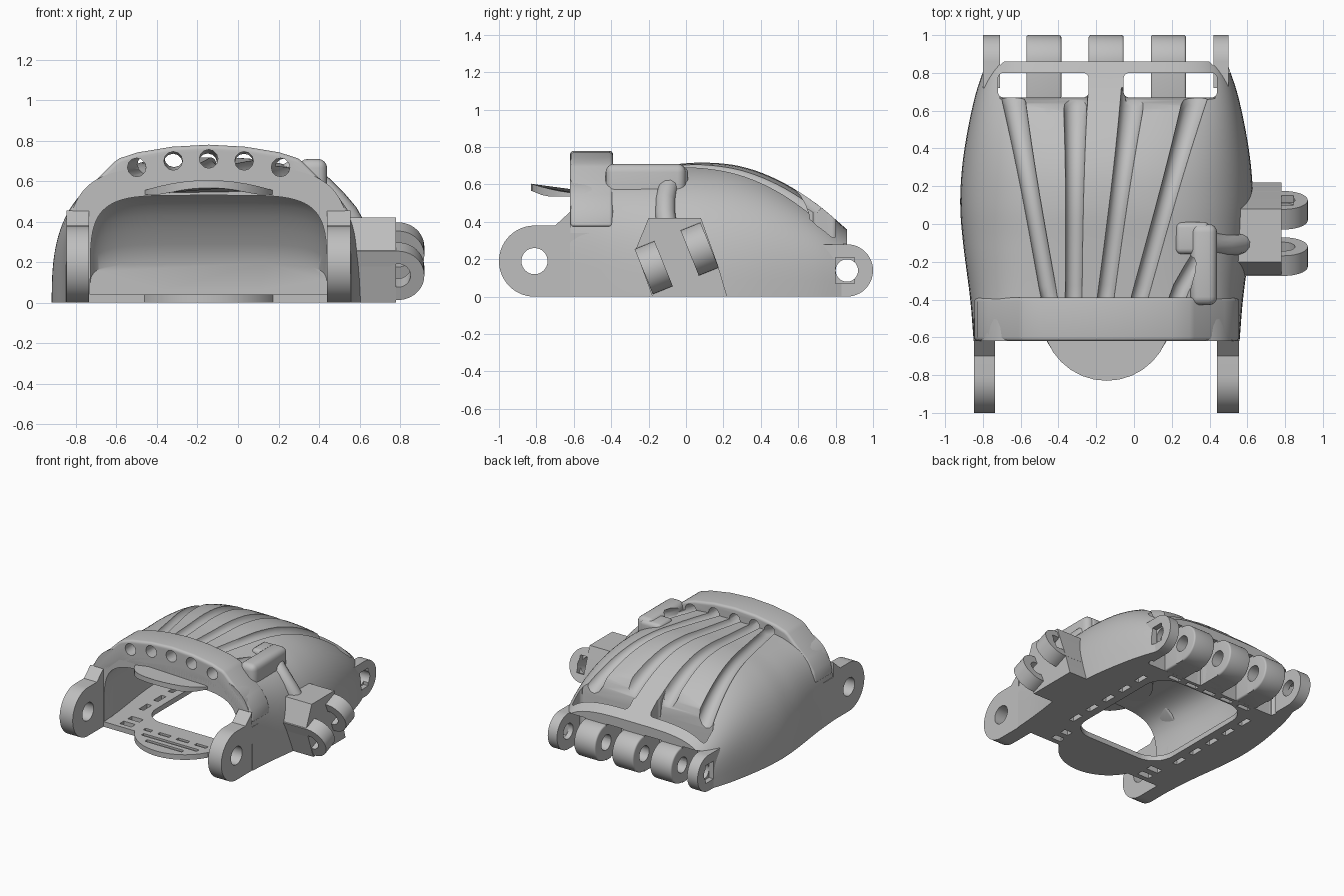
import bpy, bmesh, math
from mathutils import Matrix

if "Cube" in bpy.data.objects:
    bpy.data.objects.remove(bpy.data.objects["Cube"], do_unlink=True)

GREY = (0.52, 0.52, 0.52, 1)
grey = bpy.data.materials.new("plain grey")
grey.use_nodes = True
grey.diffuse_color = GREY
grey.node_tree.nodes["Principled BSDF"].inputs["Base Color"].default_value = GREY

CX = -0.145                     # middle of the palm
parts = []


def finish(name, bm, keep=True):
    bmesh.ops.recalc_face_normals(bm, faces=bm.faces[:])
    mesh = bpy.data.meshes.new(name)
    bm.to_mesh(mesh)
    bm.free()
    obj = bpy.data.objects.new(name, mesh)
    bpy.context.collection.objects.link(obj)
    if keep:
        mesh.materials.append(grey)
        parts.append(obj)
    return obj


def loft(name, rings, keep=True):
    bm = bmesh.new()
    rows = [[bm.verts.new(p) for p in ring] for ring in rings]
    for a, b in zip(rows, rows[1:]):
        for i in range(len(a)):
            j = (i + 1) % len(a)
            bm.faces.new((a[i], a[j], b[j], b[i]))
    bm.faces.new(rows[0])
    bm.faces.new(rows[-1])
    return finish(name, bm, keep)


def prism(name, pts, axis, lo, hi, keep=True):
    place = {"x": lambda p, q, t: (t, p, q),
             "y": lambda p, q, t: (p, t, q),
             "z": lambda p, q, t: (p, q, t)}[axis]
    return loft(name, [[place(p, q, t) for p, q in pts] for t in (lo, hi)], keep)


def arc(p, q, r, start, end, n=20):
    steps = [math.radians(start + (end - start) * i / n) for i in range(n + 1)]
    return [(p + r * math.cos(a), q + r * math.sin(a)) for a in steps]


def disc(p, q, r):
    return arc(p, q, r, 0, 360, 32)[:-1]


def rounded(x0, x1, y0, y1, r):
    return (arc(x1 - r, y1 - r, r, 0, 90, 8) + arc(x0 + r, y1 - r, r, 90, 180, 8)
            + arc(x0 + r, y0 + r, r, 180, 270, 8) + arc(x1 - r, y0 + r, r, 270, 360, 8))


def rect(a, b, c, d):
    return [(a, c), (b, c), (b, d), (a, d)]


def tube(name, pts, r, flare=1.0, keep=True):
    curve = bpy.data.curves.new(name, "CURVE")
    curve.dimensions = "3D"
    curve.bevel_depth = r
    curve.bevel_resolution = 4
    curve.use_fill_caps = True
    spline = curve.splines.new("POLY")
    spline.points.add(len(pts) - 1)
    for i, p in enumerate(pts):
        spline.points[i].co = (*p, 1)
        spline.points[i].radius = 1 + (flare - 1) * (i / (len(pts) - 1)) ** 3
    temp = bpy.data.objects.new(name + " path", curve)
    bpy.context.collection.objects.link(temp)
    bpy.context.view_layer.update()
    mesh = bpy.data.meshes.new_from_object(temp.evaluated_get(bpy.context.evaluated_depsgraph_get()))
    bm = bmesh.new()
    bm.from_mesh(mesh)
    bmesh.ops.remove_doubles(bm, verts=bm.verts[:], dist=0.0005)
    bpy.data.objects.remove(temp, do_unlink=True)
    return finish(name, bm, keep)


def apply(obj, mod):
    bpy.context.view_layer.objects.active = obj
    bpy.ops.object.modifier_apply(modifier=mod.name)


def cut(cutter, *targets):
    for obj in targets:
        mod = obj.modifiers.new("cut", "BOOLEAN")
        mod.operation = "DIFFERENCE"
        mod.solver = "EXACT"
        mod.object = cutter
        apply(obj, mod)
    bpy.data.objects.remove(cutter, do_unlink=True)


def bevel(obj, width):
    mod = obj.modifiers.new("bevel", "BEVEL")
    mod.width = width
    mod.segments = 4
    mod.limit_method = "ANGLE"
    mod.angle_limit = math.radians(50)
    apply(obj, mod)


# Palm stations: y, half width, height, squareness
STATIONS = [(-.62, .704, .67, 4.4), (-.4, .722, .685, 3.6), (-.1, .76, .705, 3), (.1, .775, .717, 2.8),
            (.3, .765, .695, 2.8), (.5, .735, .62, 3), (.7, .69, .495, 3.3), (.86, .635, .36, 3.6)]


def station(y):
    s = STATIONS
    y = min(max(y, s[0][0]), s[-1][0])
    k = max(i for i in range(len(s) - 1) if s[i][0] <= y)
    p0, p1, p2, p3 = s[max(k - 1, 0)], s[k], s[k + 1], s[min(k + 2, len(s) - 1)]
    d = p2[0] - p1[0]
    t = (y - p1[0]) / d
    out = []
    for c in (1, 2, 3):
        m1 = (p2[c] - p0[c]) / (p2[0] - p0[0]) * d
        m2 = (p3[c] - p1[c]) / (p3[0] - p1[0]) * d
        out.append((2*t**3 - 3*t*t + 1) * p1[c] + (t**3 - 2*t*t + t) * m1
                   + (3*t*t - 2*t**3) * p2[c] + (t**3 - t*t) * m2)
    return out


def surface(x, y):
    w, h, n = station(y)
    return h * max(0, 1 - abs((x - CX) / w) ** n) ** (1 / n)


def section(y, w, h, n, base=0.0, count=56):
    ring = []
    for i in range(count + 1):
        a = math.pi * i / count
        c, s = math.cos(a), 0 if i in (0, count) else math.sin(a)
        ring.append((CX + math.copysign(w * abs(c) ** (2 / n), c), y, base + (h - base) * s ** (2 / n)))
    return ring


# Palm shell and its hollow
shell = loft("palm_shell", [section(y, *station(y)) for y in [-.62 + 1.48 * i / 36 for i in range(37)]])
hollow = []
for i in range(29):
    y = -.7 + 1.34 * i / 28
    w, h, n = station(y)
    drop = .14 + .2 * max(0, (y - .35) / .29) ** 2
    hollow.append(section(y, w - .12, h - drop, 5, .04, 40))
cut(loft("hollow", hollow, False), shell)
cut(prism("floor_opening", rounded(-.55, .25, -.4, .6, .17), "z", -.1, .1, False), shell)

# Finger windows with rolled front edges, and knuckle gaps
roll = [(.57, .585), (.61, .545), (.64, .495), (.66, .44), (.672, .36), (.69, .36), (.69, .8), (.57, .8)]
for x0, x1 in ((-.72, -.24), (-.055, .44)):
    cut(prism("window", rounded(x0, x1, .67, .8, .03), "z", -.1, 1, False), shell)
    cut(prism("window_roll", roll, "x", x0 + .01, x1 - .01, False), shell)
for x0, x1 in ((-.71, -.57), (-.385, -.24), (-.055, .09), (.275, .42)):
    cut(prism("gap", rect(x0, x1, .672, 1.1), "z", -.1, .285, False), shell)
cut(prism("pin_hole", disc(.86, .14, .06), "x", -1, 1, False), shell)

# Strap slots in the floor
slots = [rect(x, x + .1, y, y + .05) for x in (-.62, -.46, -.3, -.14, .02, .18) for y in (-.58, -.48)]
slots += [rect(x, x + .04, y, y + .1) for x in (-.65, .31) for y in (-.3, -.12, .06, .24, .42)]
slots += [rect(x, x + .1, .612, .645) for x in (-.54, -.38, -.22, -.06, .1)]
for s in slots:
    cut(prism("slot", s, "z", -.05, .06, False), shell)

# Wrist bar over the front, running down into the shell on both sides
half = [(.704, .37), (.685, .46), (.625, .545), (.54, .62), (.465, .695), (.44, .713), (.35, .742), (.18, .77)]
under = [(.44, .545), (.595, .4)]
outline = ([(CX - x, z) for x, z in half] + [(CX, .78)] + [(CX + x, z) for x, z in reversed(half)]
           + [(CX + x, z) for x, z in reversed(under)] + [(CX - x, z) for x, z in under])
bar = prism("wrist_bar", outline, "y", -.62, -.39)
bevel(bar, .02)

# Thumb cord housing on the left shoulder
housing = prism("thumb_cord_housing", [(.3, .56), (.44, .47), (.44, .71), (.3, .71)], "y", -.43, 0)
bevel(housing, .045)
spur = prism("housing_spur", rect(.22, .4, -.16, .01), "z", .54, .695)
bevel(spur, .03)

# Cord channels: hole x, hole z, start x, end x
for hx, hz, x0, x1 in ((-.5, .668, -.45, -.65), (-.32, .7, -.32, -.31),
                       (CX, .71, -.15, .0), (.03, .7, .03, .34)):
    path = [(hx, -.7, hz), (hx, -.52, hz)]
    for i in range(19):
        y = -.39 + 1.11 * i / 18
        x = x0 + (x1 - x0) * i / 18
        path.append((x, y, surface(x, y) + .005))
    cut(tube("cord_channel", path, .046, 1.5, False), shell, bar)
cut(tube("thumb_channel", [(.21, -.7, .668), (.21, -.45, .668), (.25, -.34, .665), (.35, -.17, .66)],
         .046, 1, False), shell, bar, housing)

# Thumb cord tube, half sunk in the side and running into the thumb block
tube("thumb_cord_tube", [(.37, -.07, .61), (.42, -.1, .57), (.48, -.11, .51), (.54, -.11, .44),
                         (.585, -.1, .36), (.65, -.07, .26), (.7, -.05, .17)], .055)

# Front wrist ears
for side, x0, x1 in (("right", -.848, -.735), ("left", .44, .555)):
    pts = ([(-.5, 0)] + arc(-.81, .19, .19, 270, 90, 28)
           + [(-.7, .38), (-.618, .455), (-.618, .34), (-.5, .34)])
    ear = prism(side + "_wrist_ear", pts, "x", x0, x1)
    cut(prism("hole", disc(-.81, .19, .07), "x", -1, 1, False), ear)

# Knuckle lugs along the back
spans = [(-.8, -.71), (-.57, -.385), (-.24, -.055), (.09, .275), (.42, .5)]
for i, (x0, x1) in enumerate(spans):
    start = .72 if i in (0, 4) else .66
    lug = prism("knuckle_lug_%d" % (i + 1),
                [(start, 0)] + arc(.86, .14, .14, -90, 90, 24) + [(start, .28)], "x", x0, x1)
    if 0 < i < 4:
        bevel(lug, .012)
    cut(prism("hole", disc(.86, .14, .06), "x", -1, 1, False), lug)
    if i in (0, 4):
        lo, hi = (x0 - .05, x0 + .04) if i == 0 else (x1 - .04, x1 + .05)
        cut(prism("pocket", rect(.8, .9, .07, .21), "x", lo, hi, False), lug, shell)

# Thumb mount block with two tilted lugs and a nut pocket
prism("thumb_block", [(-.27, .25), (-.2, .42), (.08, .42), (.17, .17), (.22, 0), (-.18, 0)], "x", .54, .78)
tilt = Matrix.Translation((0, -.05, .205)) @ Matrix.Rotation(math.radians(22), 4, "X")
for side, y0, y1 in (("front", -.19, -.075), ("back", .075, .19)):
    lug = prism(side + "_thumb_lug", [(.58, -.13)] + arc(.79, 0, .13, -90, 90, 24) + [(.58, .13)], "y", y0, y1)
    cut(prism("hole", disc(.79, 0, .062), "y", -1, 1, False), lug)
    if side == "back":
        cut(prism("nut_pocket", rect(.735, .845, -.065, .065), "y", .15, .3, False), lug)
    lug.data.transform(tilt)

# Upper tongue with an arched top and a thinner tip
upper = prism("upper_tongue", disc(CX, -.49, .34), "z", .535, .605)
for v in upper.data.vertices:
    if v.co.z > .57:
        v.co.z -= .5 * (v.co.x - CX) ** 2
    else:
        v.co.z += .4 * max(0, -.75 - v.co.y)

# Flat slotted lower tongue
lower = prism("lower_tongue", [(CX + .36, -.42)] + arc(CX, -.45, .36, 0, -180, 36) + [(CX - .36, -.42)], "z", 0, .04)
for y, w in ((-.57, .28), (-.65, .24), (-.72, .16)):
    cut(prism("groove", rect(CX - w, CX + w, y, y + .03), "z", .025, .1, False), lower)

# Smooth curved faces, keep crisp edges
bpy.ops.object.select_all(action="DESELECT")
for obj in parts:
    obj.select_set(True)
bpy.context.view_layer.objects.active = shell
bpy.ops.object.shade_smooth_by_angle(angle=math.radians(35))
